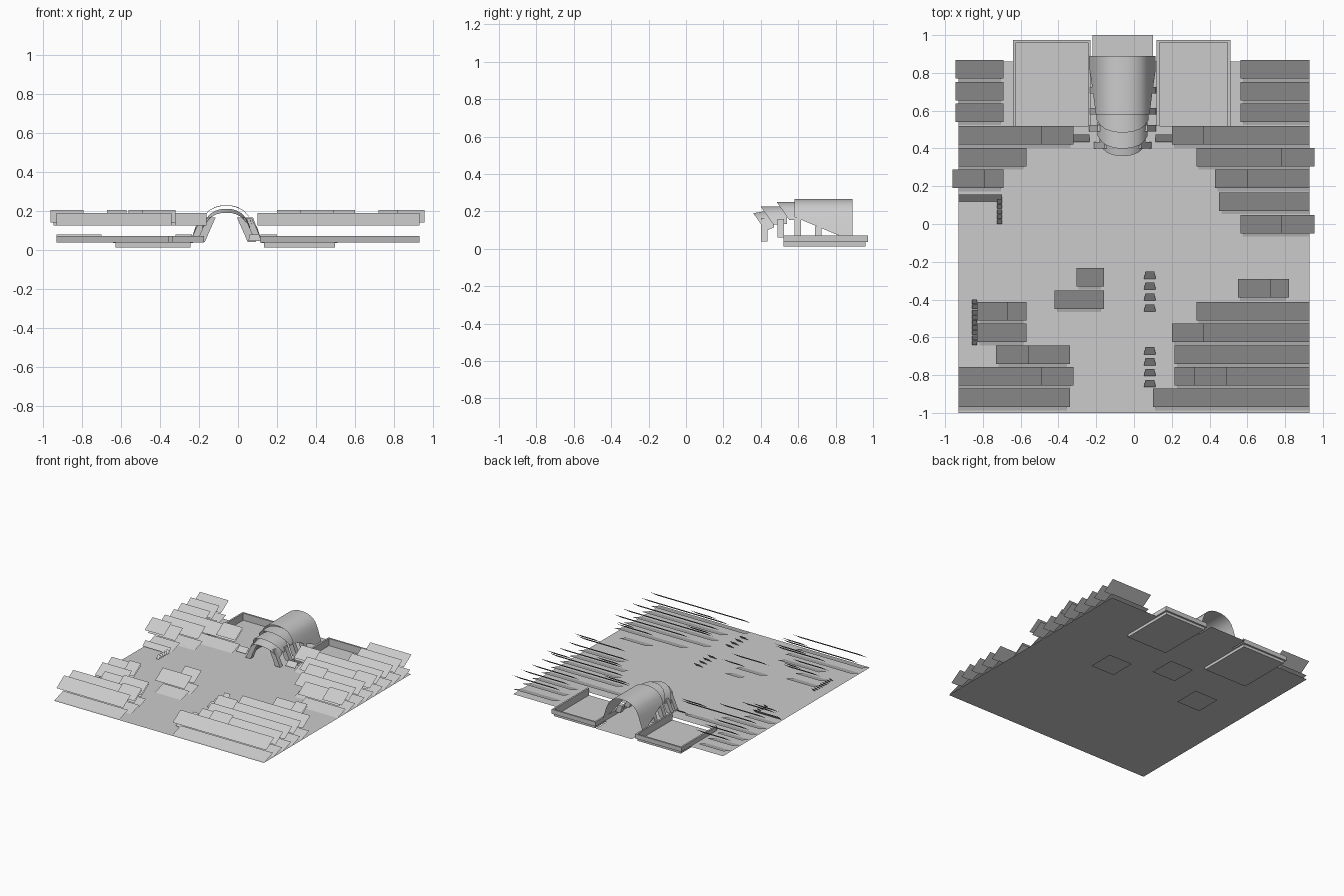
import bpy, bmesh, math

if "Cube" in bpy.data.objects:
    bpy.data.objects.remove(bpy.data.objects["Cube"])

grey = bpy.data.materials.new("stone_grey")
grey.diffuse_color = (0.6, 0.6, 0.6, 1)
grey.use_nodes = True
grey.node_tree.nodes["Principled BSDF"].inputs["Base Color"].default_value = grey.diffuse_color

CX = -0.06       # centre line of the vault
GROUND = 0.035   # ground level


def finish(name, bm, smooth=False):
    me = bpy.data.meshes.new(name)
    bm.to_mesh(me)
    bm.free()
    me.materials.append(grey)
    ob = bpy.data.objects.new(name, me)
    bpy.context.collection.objects.link(ob)
    if smooth:
        bpy.context.view_layer.objects.active = ob
        ob.select_set(True)
        bpy.ops.object.shade_smooth_by_angle(angle=math.radians(40))
        ob.select_set(False)
    return ob


def quad(bm, *pts):
    return bm.faces.new([bm.verts.new(p) for p in pts])


def card(bm, x0, x1, y0, y1, z0, z1):
    """Sheet rising from its front edge (y0, z0) to its back edge (y1, z1)."""
    quad(bm, (x0, y0, z0), (x1, y0, z0), (x1, y1, z1), (x0, y1, z1))


# Ground sheet, notched for the two trays
bm = bmesh.new()
for x0, x1, y0, y1 in [(-.93, .93, -1, .52), (-.93, -.64, .52, .86),
                       (-.23, .12, .52, .86), (.51, .93, .52, .86),
                       (-.22, .10, .86, 1.0)]:
    card(bm, x0, x1, y0, y1, GROUND, GROUND)
finish("ground", bm)

# Flat footing pads under the ground
bm = bmesh.new()
for x, y in [(.34, .15), (CX, .37), (-.48, .15)]:
    card(bm, x - .105, x + .105, y - .105, y + .105, 0, 0)
finish("footing_pads", bm)

# Roof rows: front y, left x, right x
rows = [
    (.77, -.945, -.69), (.655, -.945, -.69), (.54, -.945, -.69),
    (.42, -.93, -.32), (.305, -.93, -.57), (.19, -.93, -.69),
    (-.51, -.83, -.57), (-.625, -.83, -.57), (-.74, -.73, -.34),
    (-.855, -.93, -.32), (-.97, -.93, -.34),
    (-.33, -.305, -.16), (-.45, -.42, -.16),
    (.77, .565, .93), (.655, .565, .93), (.54, .565, .93),
    (.42, .20, .93), (.305, .33, .93), (.19, .43, .93),
    (.07, .45, .93), (-.05, .565, .93), (-.39, .55, .82),
    (-.51, .33, .93), (-.625, .20, .93), (-.74, .215, .93),
    (-.855, .215, .93), (-.97, .10, .93),
]
upper, lower = bmesh.new(), bmesh.new()
for y, x0, x1 in rows:
    card(upper, x0, x1, y, y + .098, .125, .19)
    a = -.93 if x0 <= -.93 else x0 + .012
    b = .93 if x1 >= .93 else x1 - .015
    card(lower, a, b, y - .017, y + .085, .038, .072)
finish("upper_slabs", upper)
finish("lower_slabs", lower)

# Short overlapping slabs lying on the rows
bm = bmesh.new()
for y, x0, x1 in [(.42, -.49, -.32), (.19, -.96, -.79), (-.51, -.67, -.57),
                  (-.74, -.56, -.34), (-.855, -.49, -.32), (.42, .20, .37),
                  (.305, .78, .955), (.19, .43, .60), (-.05, .78, .955),
                  (-.39, .72, .82), (-.625, .20, .37), (-.855, .32, .49)]:
    card(bm, x0, x1, y, y + .098, .14, .205)
finish("overlap_slabs", bm)

# Small steep steps
bm = bmesh.new()
for y0 in (-.29, -.69):
    for i in range(4):
        y = y0 - i * .058
        quad(bm, (.053, y, .045), (.115, y, .045), (.108, y + .038, .08), (.06, y + .038, .08))
for x0, x1, y0, n in [(-.725, -.70, 0, 5), (-.858, -.83, -.64, 9)]:
    for i in range(n):
        card(bm, x0, x1, y0 + i * .027, y0 + i * .027 + .024, .045, .07)
card(bm, -.93, -.70, .12, .155, .045, .08)
card(bm, -.32, -.235, .435, .475, .048, .08)
card(bm, .115, .20, .435, .475, .048, .08)
finish("small_steps", bm)

# Two sunken trays, open to the front, with a stepped rim on three sides
for name, x0, x1 in [("left_tray", -.64, -.23), ("right_tray", .12, .51)]:
    bm = bmesh.new()
    i0, i1 = x0 + .014, x1 - .014
    card(bm, i0, i1, .52, .96, .013, .013)

    def wall(a, b, y, z0, z1):
        for x in (a, b):
            quad(bm, (x, .52, z0), (x, y, z0), (x, y, z1), (x, .52, z1))
        quad(bm, (a, y, z0), (b, y, z0), (b, y, z1), (a, y, z1))

    wall(i0, i1, .96, .013, .07)
    wall(x0, x1, .974, GROUND, .07)
    # Rim top and underside ledge
    for z in (GROUND, .07):
        card(bm, x0, i0, .52, .974, z, z)
        card(bm, i1, x1, .52, .974, z, z)
        card(bm, i0, i1, .96, .974, z, z)
    finish(name, bm)

# Vaulted roof: arch profile as (half width, height)
half = [(.175, .07), (.158, .12), (.142, .17), (.122, .212),
        (.095, .24), (.06, .257), (.025, .265)]


def vault(name, pts, front, back, drop=0):
    """Arched sheet from front(z) to back; the front edge may drop."""
    bm = bmesh.new()
    prof = [(-w, z) for w, z in pts] + [(w, z) for w, z in reversed(pts)]
    a = [bm.verts.new((CX + x, front(z), z - drop)) for x, z in prof]
    b = [bm.verts.new((CX + x, back, z)) for x, z in prof]
    for i in range(len(prof) - 1):
        bm.faces.new((a[i], a[i + 1], b[i + 1], b[i]))
    finish(name, bm, True)


vault("main_vault", half, lambda z: .58 + max(0, .17 - z) * 2.4, .89)
for name, yf, yb, top, scale, drop in [("rear_hood", .485, .60, .25, .97, 0),
                                       ("middle_hood", .40, .54, .228, .93, .003),
                                       ("front_hood", .36, .47, .21, .86, .02)]:
    pts = [(w * scale, z - .265 + top) for w, z in half[2:]]
    vault(name, pts, lambda z, t=top, y=yf: y + (t - z) * .7, yb, drop)

# Slanted legs on both sides of the vault
bm = bmesh.new()
for y, foot, zf, zt, shift in [(.40, .14, .04, .165, .055), (.49, .165, .06, .16, .045),
                               (.58, .165, .06, .165, .04), (.69, .165, .06, .12, .02)]:
    for s in (-1, 1):
        bot = [(foot - .03, y), (foot + .012, y), (foot + .012, y + .035), (foot - .03, y + .035)]
        v0 = [bm.verts.new((CX + s * x, yy, zf)) for x, yy in bot]
        v1 = [bm.verts.new((CX + s * (x - shift), yy, zt)) for x, yy in bot]
        bm.faces.new(v0)
        bm.faces.new(v1)
        for i in range(4):
            j = (i + 1) % 4
            bm.faces.new((v0[i], v0[j], v1[j], v1[i]))
bmesh.ops.recalc_face_normals(bm, faces=bm.faces)
finish("vault_legs", bm)
